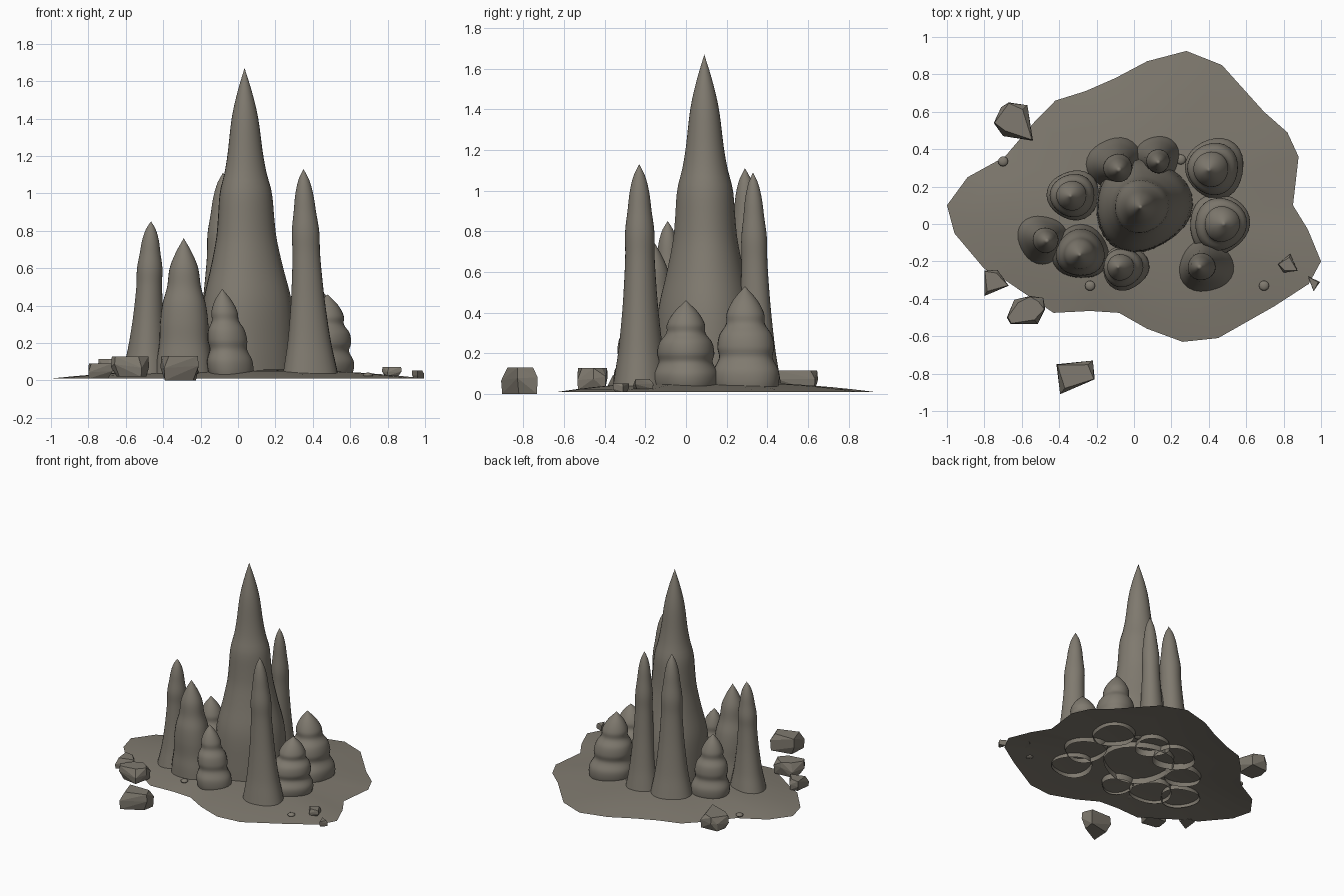
import bpy, bmesh, math, random
from mathutils import Vector

if "Cube" in bpy.data.objects:
    bpy.data.objects.remove(bpy.data.objects["Cube"])

random.seed(4)
stone = bpy.data.materials.new("grey brown stone")
stone.diffuse_color = (0.215, 0.195, 0.16, 1)
stone.use_nodes = True
stone.node_tree.nodes["Principled BSDF"].inputs["Base Color"].default_value = stone.diffuse_color


def finish(bm, name, smooth):
    bmesh.ops.recalc_face_normals(bm, faces=bm.faces[:])
    me = bpy.data.meshes.new(name)
    bm.to_mesh(me)
    bm.free()
    me.materials.append(stone)
    ob = bpy.data.objects.new(name, me)
    bpy.context.collection.objects.link(ob)
    for p in me.polygons:
        p.use_smooth = smooth
    return ob


def radius_at(profile, t):
    # Catmull-Rom style interpolation through (height, radius) points
    for i in range(len(profile) - 1):
        (t0, r0), (t1, r1) = profile[i], profile[i + 1]
        if t <= t1:
            a = profile[max(i - 1, 0)]
            b = profile[min(i + 2, len(profile) - 1)]
            h = t1 - t0
            m0 = (r1 - a[1]) / (t1 - a[0]) * h
            m1 = (b[1] - r0) / (b[0] - t0) * h
            u = (t - t0) / h
            return max(0.0, (2*u**3 - 3*u**2 + 1) * r0 + (u**3 - 2*u**2 + u) * m0
                       + (3*u**2 - 2*u**3) * r1 + (u**3 - u**2) * m1)
    return 0.0


# Normalised profiles: (height fraction, radius fraction)
MAIN = [(0, 1.02), (.1, 1), (.24, .94), (.36, .76), (.45, .64), (.51, .6), (.6, .55),
        (.66, .45), (.72, .38), (.84, .28), (.92, .16), (1, 0)]
SLIM = [(0, 1.05), (.07, .95), (.18, .8), (.35, .65), (.48, .57), (.6, .52), (.7, .52),
        (.8, .42), (.88, .34), (.95, .2), (1, 0)]
CONE = [(0, 1), (.13, .95), (.25, .87), (.4, .84), (.53, .76), (.65, .6), (.79, .5),
        (.9, .28), (1, 0)]
STEP = [(0, .92), (.1, 1), (.2, .99), (.32, .82), (.42, .87), (.54, .8), (.64, .6),
        (.74, .58), (.87, .37), (1, 0)]


def stalagmite(name, base, tip, height, radius, profile, segs=28, rings=44):
    bm = bmesh.new()
    ph, ph2 = random.uniform(0, 6.28), random.uniform(0, 6.28)
    z0, loops = 0.012, []
    for k in range(rings):
        t = k / rings
        r = radius * radius_at(profile, t)
        cx = base[0] + (tip[0] - base[0]) * t
        cy = base[1] + (tip[1] - base[1]) * t
        loop = []
        for s in range(segs):
            a = 2 * math.pi * s / segs
            rr = r * (1 + (1 - t) * (.05 * math.sin(3*a + ph) + .03 * math.sin(2*a + ph2)))
            loop.append(bm.verts.new((cx + rr * math.cos(a), cy + rr * math.sin(a),
                                      z0 + (height - z0) * t)))
        loops.append(loop)
    top = bm.verts.new((tip[0], tip[1], height))
    for s in range(segs):
        n = (s + 1) % segs
        for lo, hi in zip(loops, loops[1:]):
            bm.faces.new((lo[s], lo[n], hi[n], hi[s]))
        bm.faces.new((loops[-1][s], loops[-1][n], top))
    finish(bm, name, True)


# Spires: base centre, tip, height, base radius, profile
stalagmite("main_spire", (.045, .1), (.035, .09), 1.67, .25, MAIN)
for i, s in enumerate([
    ((.385, -.225), (.35, -.23), 1.13, .14, SLIM),
    ((-.49, -.08), (-.465, -.09), .85, .13, SLIM),
    ((.125, .35), (.13, .33), 1.09, .12, SLIM),
    ((-.10, .32), (-.08, .29), 1.11, .145, SLIM),
    ((-.285, -.15), (-.29, -.165), .76, .15, CONE),
    ((-.04, -.235), (-.085, -.23), .49, .12, STEP),
    ((.45, 0), (.48, 0), .46, .16, STEP),
    ((.44, .3), (.4, .29), .53, .158, STEP),
    ((-.32, .155), (-.34, .15), .5, .135, STEP),
]):
    stalagmite("spire_%d" % (i + 1), *s)

# Ground: low open dome with an irregular outline
OUT = [(-1, .1), (-.89, .25), (-.69, .36), (-.52, .56), (-.42, .66), (-.26, .71), (-.1, .78),
       (.07, .87), (.28, .925), (.47, .85), (.695, .6), (.82, .49), (.88, .36), (.85, .1),
       (.93, -.03), (1, -.2), (.935, -.32), (.75, -.44), (.45, -.61), (.26, -.63),
       (.07, -.56), (-.08, -.475), (-.235, -.465), (-.43, -.475), (-.72, -.28),
       (-.8, -.24), (-.96, -.05)]
bm = bmesh.new()
C = Vector((.03, .08))
loops = []
for k in range(1, 9):
    t = k / 8
    loops.append([bm.verts.new((*(C + (Vector(p) - C) * t), .01 + .05 * (1 - t ** 2.2)))
                  for p in OUT])
mid = bm.verts.new((C.x, C.y, .06))
for s in range(len(OUT)):
    n = (s + 1) % len(OUT)
    bm.faces.new((mid, loops[0][n], loops[0][s]))
    for a, b in zip(loops, loops[1:]):
        bm.faces.new((a[s], a[n], b[n], b[s]))
ground = finish(bm, "ground_mound", True)
if sum(p.normal.z for p in ground.data.polygons) < 0:
    ground.data.flip_normals()

# Rocks: faceted hulls around a plan outline, bottom and top heights
ROCKS = [
    ([(-.75, .54), (-.71, .625), (-.67, .65), (-.57, .635), (-.54, .445), (-.7, .47)], .01, .115),
    ([(-.8, -.25), (-.73, -.245), (-.67, -.33), (-.8, -.385)], .01, .09),
    ([(-.68, -.5), (-.64, -.405), (-.555, -.385), (-.485, -.395), (-.475, -.455),
      (-.515, -.535), (-.66, -.535)], .02, .127),
    ([(-.415, -.75), (-.22, -.73), (-.21, -.83), (-.395, -.91)], 0, .13),
    ([(.77, -.215), (.835, -.16), (.875, -.25), (.8, -.26)], .025, .072),
    ([(.93, -.28), (.995, -.31), (.96, -.36)], .01, .052),
]
for i, (pts, lo, hi) in enumerate(ROCKS):
    bm = bmesh.new()
    c = sum((Vector(p) for p in pts), Vector((0, 0))) / len(pts)
    h = hi - lo
    for j, p in enumerate(pts):
        v = Vector(p) - c
        f = (.95, .7) if j % 2 else (.7, .95)
        for q, z in ((f[0], lo), (1, lo + h * random.uniform(.35, .65)), (f[1], hi)):
            bm.verts.new((*(c + v * q), z))
    r = bmesh.ops.convex_hull(bm, input=bm.verts[:])
    bmesh.ops.delete(bm, geom=[g for g in r["geom_interior"] if isinstance(g, bmesh.types.BMVert)],
                     context='VERTS')
    bmesh.ops.dissolve_limit(bm, angle_limit=.1, verts=bm.verts[:], edges=bm.edges[:])
    finish(bm, "rock_%d" % (i + 1), False)

# Pebbles: small flattened balls
for i, (x, y, z) in enumerate([(-.7, .335, .03), (.25, .345, .055), (.695, -.33, .028),
                               (-.235, -.33, .045)]):
    bm = bmesh.new()
    bmesh.ops.create_uvsphere(bm, u_segments=12, v_segments=8, radius=.027)
    for v in bm.verts:
        v.co = Vector((v.co.x + x, v.co.y + y, v.co.z * .5 + z))
    finish(bm, "pebble_%d" % (i + 1), True)
